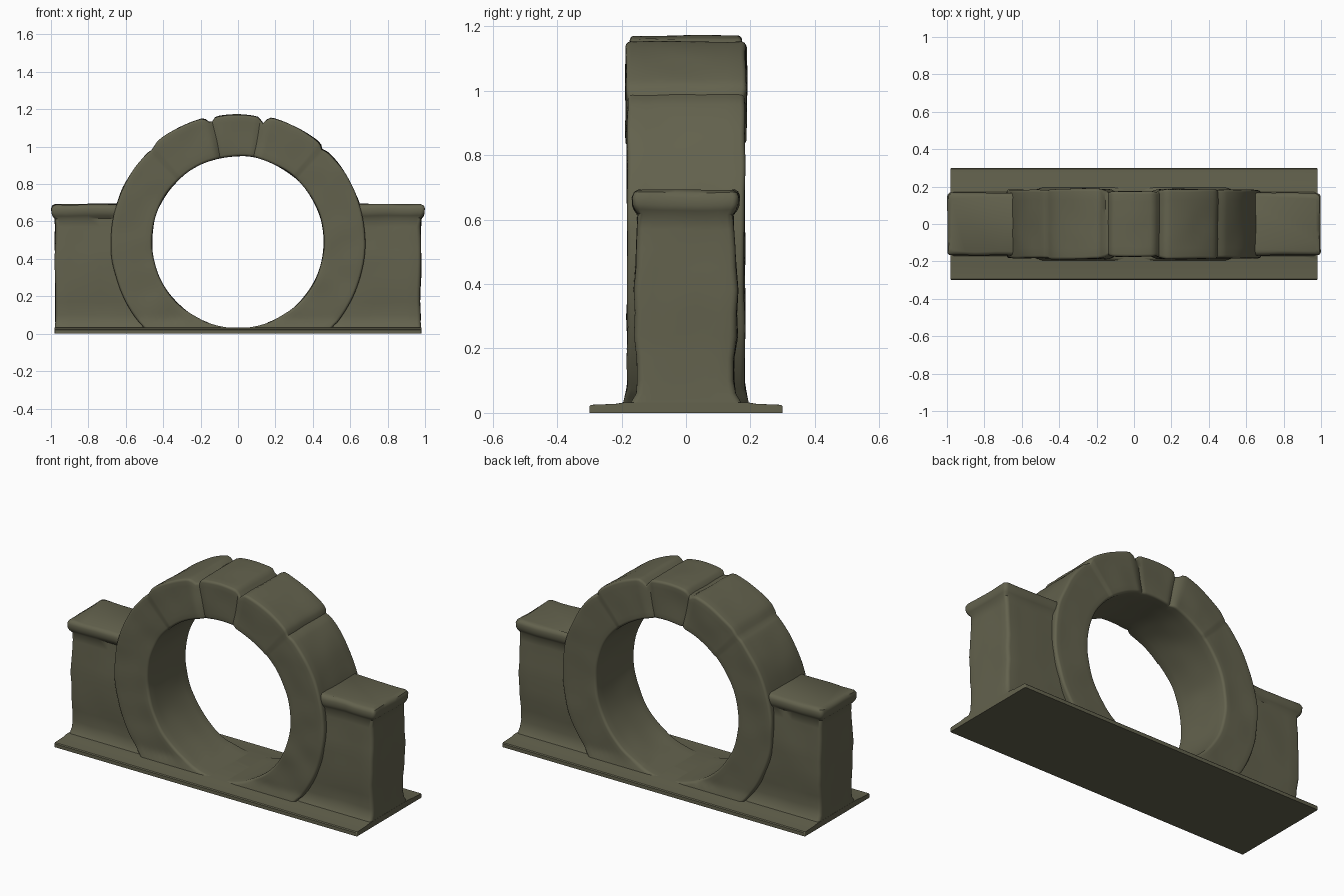
import bpy, bmesh, math
from mathutils import Vector, noise

cube = bpy.data.objects.get("Cube")
if cube:
    bpy.data.objects.remove(cube, do_unlink=True)

stone = bpy.data.materials.new("olive_stone")
stone.use_nodes = True
colour = (0.125, 0.122, 0.075, 1)
stone.diffuse_color = colour
bsdf = stone.node_tree.nodes["Principled BSDF"]
bsdf.inputs["Base Color"].default_value = colour
bsdf.inputs["Roughness"].default_value = 0.9


def rounded_rect(u0, u1, h, r, n=8, arc=4):
    """Rounded rectangle from u0 to u1 and -h to h, sides split n times."""
    corners = [(u1 - r, h - r, 0), (u0 + r, h - r, 90),
               (u0 + r, r - h, 180), (u1 - r, r - h, 270)]
    bends = []
    for cu, cv, start in corners:
        angles = [math.radians(start + 90 * i / arc) for i in range(arc + 1)]
        bends.append([(cu + r * math.cos(a), cv + r * math.sin(a)) for a in angles])
    pts = []
    for k, bend in enumerate(bends):
        pts += bend
        (au, av), (bu, bv) = bend[-1], bends[(k + 1) % 4][0]
        pts += [(au + (bu - au) * i / n, av + (bv - av) * i / n) for i in range(1, n)]
    return pts


def loft(name, rings, closed=False, rough=0.0):
    """Skin a row of equal point rings, with slight weathering."""
    bm = bmesh.new()
    rows = [[bm.verts.new(p) for p in ring] for ring in rings]
    m = len(rows[0])
    for k in range(len(rows) if closed else len(rows) - 1):
        a, b = rows[k], rows[(k + 1) % len(rows)]
        for i in range(m):
            j = (i + 1) % m
            bm.faces.new((a[i], a[j], b[j], b[i]))
    if not closed:
        bm.faces.new(rows[0])
        bm.faces.new(rows[-1])
    for v in bm.verts:
        if v.co.z > 0.06:
            v.co += noise.noise_vector(v.co * 7) * rough
    bmesh.ops.recalc_face_normals(bm, faces=bm.faces)
    mesh = bpy.data.meshes.new(name)
    bm.to_mesh(mesh)
    bm.free()
    mesh.materials.append(stone)
    obj = bpy.data.objects.new(name, mesh)
    bpy.context.collection.objects.link(obj)
    bpy.ops.object.select_all(action='DESELECT')
    obj.select_set(True)
    bpy.context.view_layer.objects.active = obj
    bpy.ops.object.shade_smooth_by_angle(angle=math.radians(40))
    return obj


# Base plate, rising gently towards the walls
plate_rows = [(0, 0.3), (0.02, 0.3), (0.025, 0.295), (0.028, 0.22), (0.033, 0.19)]
loft("base_plate", [[(u, v, z) for u, v in rounded_rect(-0.98, 0.98, h, 0.005)]
                    for z, h in plate_rows])

# Side walls with overhanging caps: height, outer x, half depth
wall_rows = [(0.01, 0.98, 0.185), (0.035, 0.979, 0.17), (0.06, 0.977, 0.155),
             (0.1, 0.975, 0.15), (0.17, 0.975, 0.151), (0.24, 0.977, 0.16),
             (0.31, 0.978, 0.157), (0.38, 0.98, 0.162), (0.45, 0.978, 0.157),
             (0.51, 0.977, 0.154), (0.57, 0.976, 0.151), (0.615, 0.98, 0.149),
             (0.63, 0.992, 0.16), (0.645, 0.997, 0.166), (0.67, 0.998, 0.167),
             (0.684, 0.992, 0.161), (0.692, 0.975, 0.147)]
for name, side in (("left_wall", 1), ("right_wall", -1)):
    loft(name, [[(side * u, v, z) for u, v in rounded_rect(0.5, x, h, 0.02)]
                for z, x, h in wall_rows], rough=0.006)

# Round arch with keystone grooves and small seams between the blocks
CENTRE_Z, INNER, OUTER = 0.49, 0.46, 0.68


def dip(angle, at, width):
    return math.exp(-((angle - at) / width) ** 2)


def arch_section(deg):
    groove = dip(deg, 103, 1.8) + dip(deg, 78, 1.8)
    seam = dip(deg, 132, 2) + dip(deg, 48, 2)
    off_top = abs(deg - 90.5)
    half = 0.174 if off_top < 12 else 0.187 if off_top < 42 else 0.182
    outer = OUTER - 0.03 * groove - 0.01 * seam
    if 12.5 < off_top < 42:
        outer += 0.008
    a = math.radians(deg)
    ring = []
    for r, y in rounded_rect(INNER, outer, half - 0.01 * groove, 0.014):
        z = max(CENTRE_Z + r * math.sin(a), 0.012)
        flare = 1 + 0.12 * max(0, 1 - z / 0.08)
        ring.append(Vector((r * math.cos(a), y * flare, z)))
    return ring


loft("stone_arch", [arch_section(i * 1.5) for i in range(240)], closed=True, rough=0.005)
